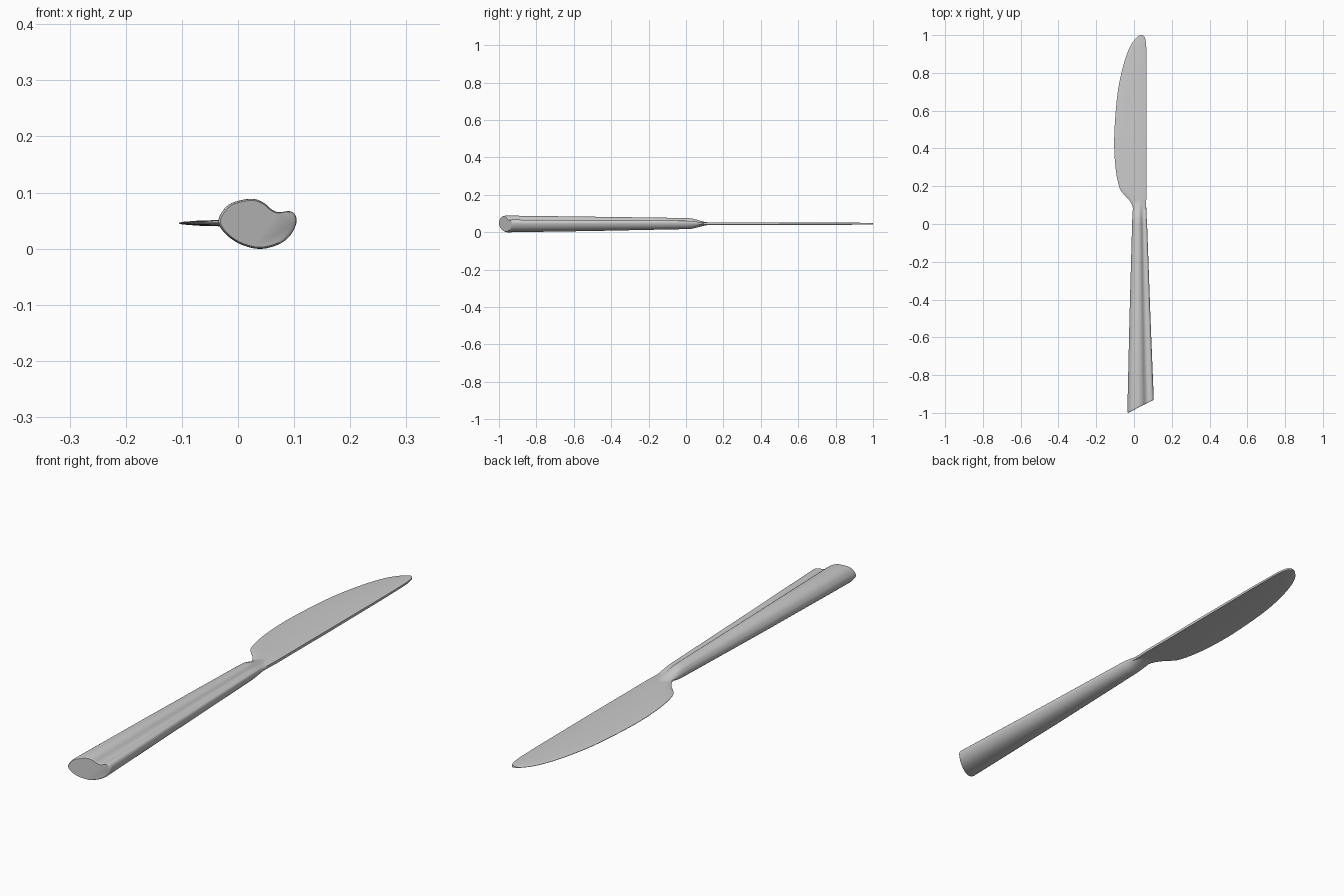
import bpy, bmesh
from mathutils import Vector

if "Cube" in bpy.data.objects:
    bpy.data.objects.remove(bpy.data.objects["Cube"])


def spline(pts, steps, closed=False):
    """Catmull-Rom curve through points of any dimension."""
    n, out = len(pts), []
    get = (lambda i: pts[i % n]) if closed else (lambda i: pts[max(0, min(n - 1, i))])
    for i in range(n if closed else n - 1):
        for s in range(steps):
            t = s / steps
            out.append(tuple(
                0.5 * (2 * b + (c - a) * t + (2 * a - 5 * b + 4 * c - d) * t * t
                       + (3 * b - a - 3 * c + d) * t ** 3)
                for a, b, c, d in zip(get(i - 1), get(i), get(i + 1), get(i + 2))))
    return out if closed else out + [tuple(pts[-1])]


def loft(name, rings, angle):
    """Skin a list of equal-sized closed rings and cap both ends."""
    bm = bmesh.new()
    loops = [[bm.verts.new(p) for p in ring] for ring in rings]
    n = len(loops[0])
    for a, b in zip(loops, loops[1:]):
        for i in range(n):
            j = (i + 1) % n
            bm.faces.new((a[i], a[j], b[j], b[i]))
    bm.faces.new(loops[0])
    bm.faces.new(loops[-1])
    bmesh.ops.recalc_face_normals(bm, faces=bm.faces)
    me = bpy.data.meshes.new(name)
    bm.to_mesh(me)
    bm.free()
    ob = bpy.data.objects.new(name, me)
    bpy.context.collection.objects.link(ob)
    bpy.context.view_layer.objects.active = ob
    ob.select_set(True)
    bpy.ops.object.shade_smooth_by_angle(angle=angle)
    ob.select_set(False)
    return ob


# Handle: bean-shaped section (x, z), with a groove on the upper right
bean = spline([(-.035, .046), (-.029, .065), (-.012, .081), (.022, .089), (.044, .083),
               (.060, .070), (.073, .065), (.092, .067), (.102, .060), (.104, .046),
               (.095, .026), (.079, .011), (.056, .002), (.032, .000), (.002, .009),
               (-.022, .026)], 4, closed=True)
unit = [((x + .035) / .139, z / .089) for x, z in bean]

# Stations: y, left, right, bottom, top, end slant
stations = [(-1.0, -.031, .100, .003, .086, .067),
            (-.997, -.034, .103, .001, .088, .068),
            (-.990, -.035, .104, .000, .089, .068),
            (-.5, -.024, .087, .007, .083, 0),
            (0, -.010, .069, .017, .076, 0),
            (.03, -.009, .067, .019, .074, 0),
            (.05, -.008, .066, .023, .069, 0),
            (.08, -.006, .065, .031, .060, 0),
            (.10, -.004, .064, .036, .055, 0),
            (.12, -.001, .063, .039, .052, 0),
            (.15, .004, .060, .042, .049, 0)]
loft("handle", [[(l + (r - l) * u, y + slant * u, b + (t - b) * w) for u, w in unit]
                for y, l, r, b, t, slant in stations], 0.7)

# Blade: outline stations (y, cutting edge x, spine x, half thickness)
outline = spline([(.07, -.004, .063, .007), (.10, -.010, .064, .007), (.13, -.028, .065, .007),
                  (.155, -.052, .066, .007), (.19, -.076, .066, .007), (.29, -.097, .066, .007),
                  (.45, -.105, .067, .007), (.66, -.091, .067, .0065), (.79, -.069, .067, .006),
                  (.89, -.041, .066, .0055), (.95, -.015, .064, .005), (.985, .012, .058, .0045),
                  (.997, .027, .051, .004), (1.0, .037, .045, .0035)], 3)
half = [(0, .12), (.04, .35), (.2, .65), (.5, .85), (.93, 1), (1, .75)]
wedge = half + [(u, -w) for u, w in reversed(half)]
loft("blade", [[(l + (r - l) * u, y, .0455 + h * w) for u, w in wedge]
               for y, l, r, h in outline], 0.6)
